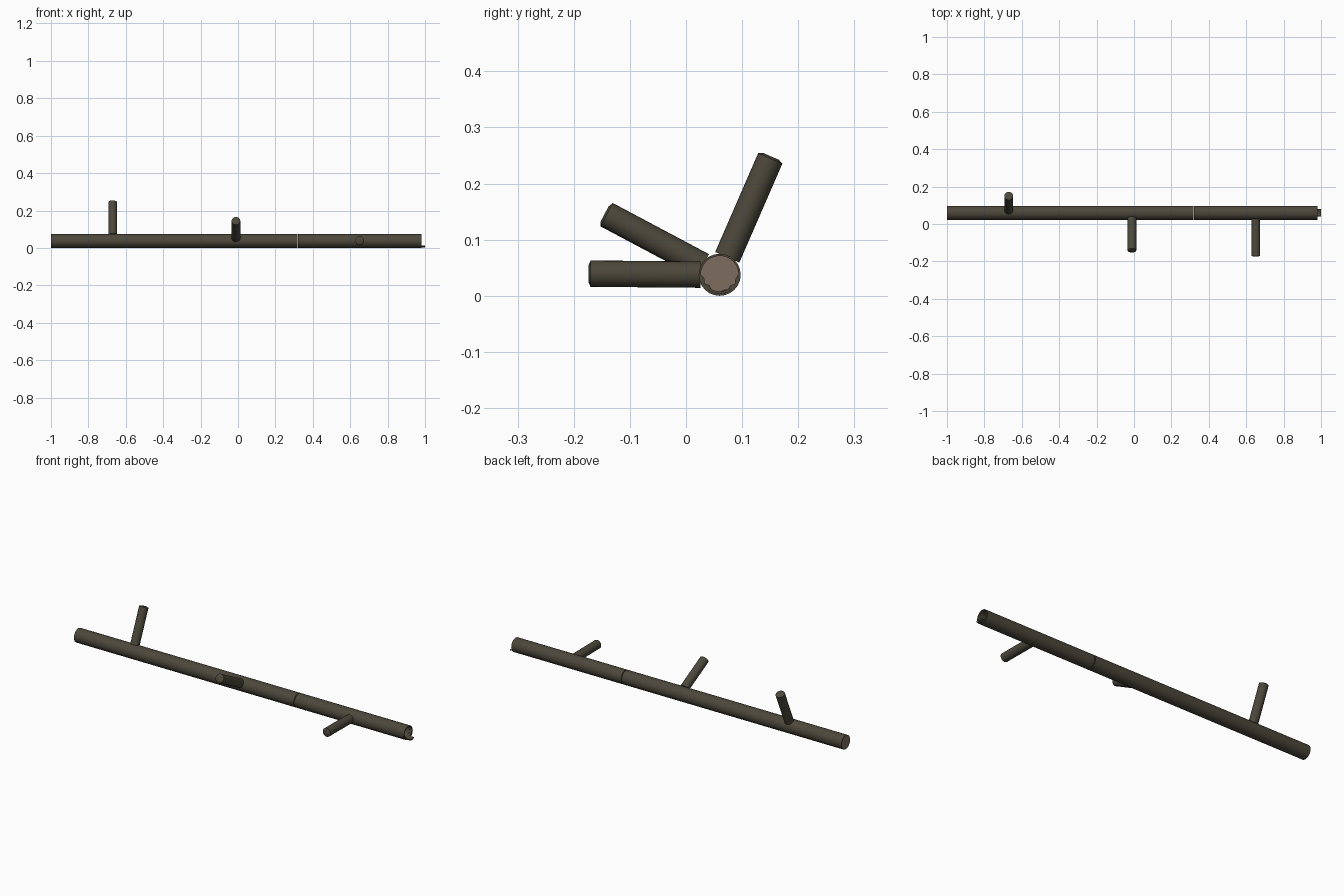
import bpy, bmesh, math
from mathutils import Matrix, Vector

if "Cube" in bpy.data.objects:
    bpy.data.objects.remove(bpy.data.objects["Cube"])

CY, CZ = 0.06, 0.0375      # axis of the log
R, RI = 0.0375, 0.0338     # outer and inner radius
SIDES = 24


def material(name, col):
    m = bpy.data.materials.new(name)
    m.diffuse_color = (*col, 1)
    m.use_nodes = True
    m.node_tree.nodes["Principled BSDF"].inputs["Base Color"].default_value = m.diffuse_color
    return m


bark = material("bark", (0.073, 0.064, 0.044))
wood = material("cut_wood", (0.21, 0.15, 0.118))


def finish(bm, name, recalc=True):
    if recalc:
        bmesh.ops.recalc_face_normals(bm, faces=bm.faces)
    me = bpy.data.meshes.new(name)
    bm.to_mesh(me)
    bm.free()
    me.materials.append(bark)
    me.materials.append(wood)
    ob = bpy.data.objects.new(name, me)
    bpy.context.collection.objects.link(ob)
    bpy.context.view_layer.objects.active = ob
    ob.select_set(True)
    bpy.ops.object.shade_smooth_by_angle(angle=math.radians(40))
    ob.select_set(False)
    return ob


def lathe(profile, matrix, name, cap_mat):
    """Revolve (along, radius) pairs about the local x axis, capping both ends."""
    bm = bmesh.new()
    rings = []
    for x, r in profile:
        rings.append([bm.verts.new(matrix @ Vector((x, r * math.cos(a), r * math.sin(a))))
                      for a in (2 * math.pi * i / SIDES for i in range(SIDES))])
    for a, b in zip(rings, rings[1:]):
        for i in range(SIDES):
            j = (i + 1) % SIDES
            bm.faces.new((a[i], a[j], b[j], b[i]))
    for ring in (rings[0], rings[-1]):
        bm.faces.new(ring).material_index = cap_mat
    return finish(bm, name)


# Three hollow log segments, each closed at its left end and carrying one stub
segments = [(-1.0, -0.34, 66.5, 0.229),
            (-0.34, 0.318, 152, 0.231),
            (0.322, 0.98, 179.5, 0.233)]
for n, (x0, x1, angle, length) in enumerate(segments, 1):
    lathe([(x0, RI), (x0, R), (x1, R), (x1, RI), (x0 + 0.01, RI)],
          Matrix.Translation((0, CY, CZ)), f"log_segment_{n}", 1)
    # side branch stub with a slightly domed end
    a = math.radians(angle)
    d = Vector((0, math.cos(a), math.sin(a)))
    side = Vector((1, 0, 0))
    rot = Matrix((d, side, d.cross(side))).transposed().to_4x4()
    place = Matrix.Translation(((x0 + x1) / 2, CY, CZ)) @ rot
    lathe([(0.034, 0.0235), (length - 0.003, 0.0235), (length + 0.001, 0.015)],
          place, f"branch_stub_{n}", 0)

# Broken splinters lining the lower half of the open end
depth = [0.001, 0.006, 0.003, 0.008, 0.004, 0.003, 0.004, 0.006, 0.004, 0.007, 0.002, 0.005, 0.001]
bm = bmesh.new()
rows = []
for i, dp in enumerate(depth):
    a = math.radians(180 + 180 * i / (len(depth) - 1))
    rows.append([bm.verts.new((x, CY + r * math.cos(a), CZ + r * math.sin(a)))
                 for x, r in ((0.96, RI), (0.978, RI), (0.978, RI - dp), (0.96, RI - dp))])
for p, q in zip(rows, rows[1:]):
    for k in range(4):
        m = (k + 1) % 4
        bm.faces.new((p[k], p[m], q[m], q[k]))
bm.faces.new(rows[0])
bm.faces.new(rows[-1])
finish(bm, "end_splinters")

# Thin tongue of bark sticking out at the bottom of the open end
bm = bmesh.new()
rows = []
for i in range(7):
    a = math.radians(270 - 36 + 12 * i)
    rows.append([bm.verts.new((x, CY + r * math.cos(a), CZ + r * math.sin(a)))
                 for x, r in ((0.96, 0.0345), (1.0, 0.0345), (1.0, 0.0295), (0.96, 0.0295))])
for p, q in zip(rows, rows[1:]):
    for k in range(4):
        m = (k + 1) % 4
        bm.faces.new((p[k], p[m], q[m], q[k]))
bm.faces.new(rows[0])
bm.faces.new(rows[-1])
finish(bm, "end_tongue")
